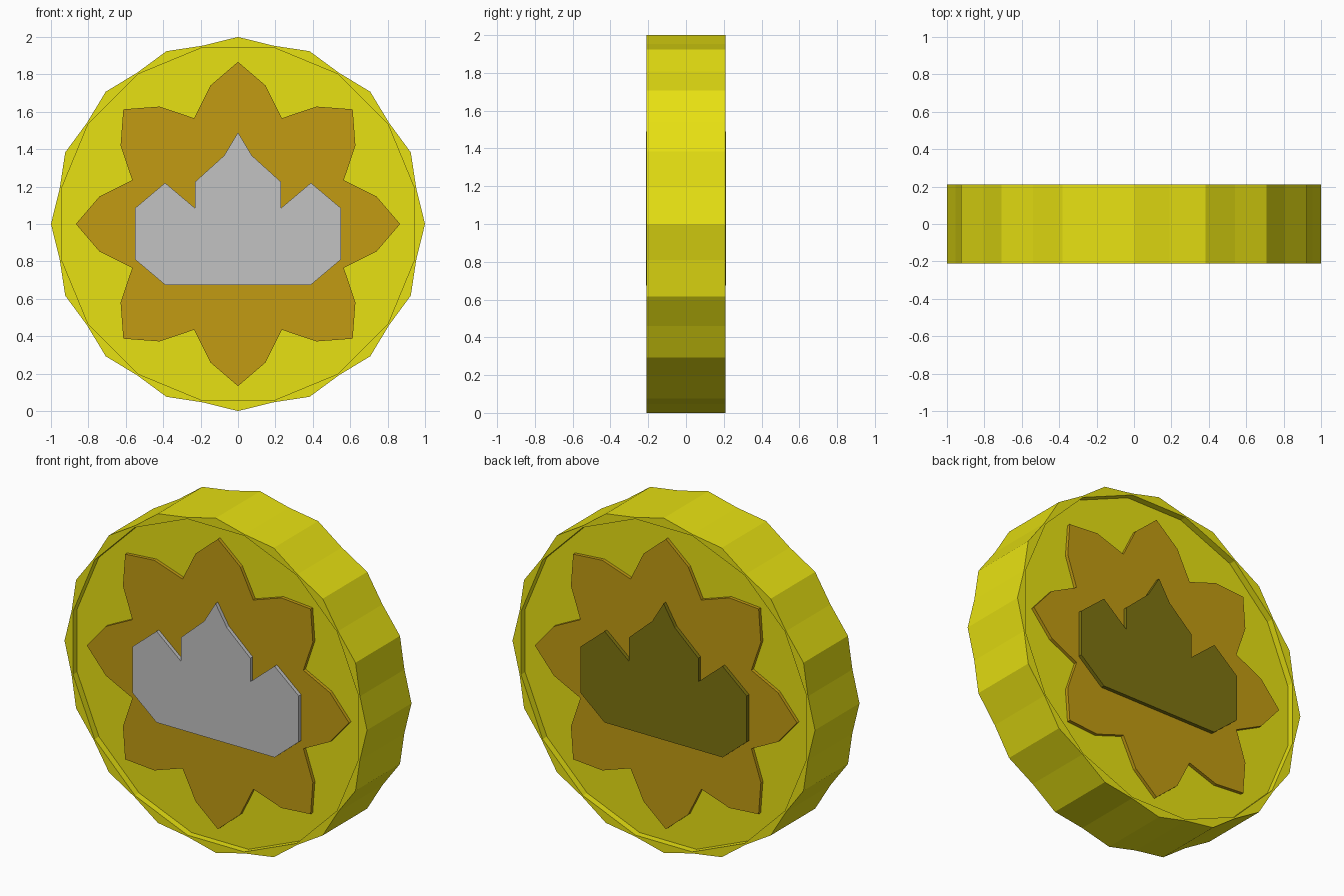
import bpy, bmesh, math

if "Cube" in bpy.data.objects:
    bpy.data.objects.remove(bpy.data.objects["Cube"])


def material(name, rgb):
    m = bpy.data.materials.new(name)
    m.diffuse_color = (*rgb, 1.0)
    m.use_nodes = True
    m.node_tree.nodes["Principled BSDF"].inputs["Base Color"].default_value = m.diffuse_color
    return m


GOLD = material("bright_gold", (0.80, 0.75, 0.006))
BRONZE = material("bronze", (0.54, 0.33, 0.006))
SILVER = material("silver", (0.54, 0.54, 0.54))
OLIVE = material("dark_olive", (0.21, 0.175, 0.005))
CENTRE = 1.0


def polar(radii, count=32):
    """Closed outline in x/z, cycling through the radii, starting at the top."""
    pts = []
    for i in range(count):
        a = 2 * math.pi * i / count
        r = radii[i % len(radii)]
        pts.append((r * math.sin(a), CENTRE + r * math.cos(a)))
    return pts


def finish(name, bm, mat):
    bmesh.ops.recalc_face_normals(bm, faces=bm.faces[:])
    me = bpy.data.meshes.new(name)
    bm.to_mesh(me)
    bm.free()
    me.materials.append(mat)
    ob = bpy.data.objects.new(name, me)
    bpy.context.collection.objects.link(ob)
    return ob


def loft(name, sections, mat):
    """Join outlines of equal length, given as (outline, y), and cap the ends."""
    bm = bmesh.new()
    rings = [[bm.verts.new((x, y, z)) for x, z in pts] for pts, y in sections]
    n = len(rings[0])
    for a, b in zip(rings, rings[1:]):
        for i in range(n):
            j = (i + 1) % n
            bm.faces.new((a[i], a[j], b[j], b[i]))
    bm.faces.new(rings[0])
    bm.faces.new(rings[-1])
    return finish(name, bm, mat)


# coin body: faceted edge, flat rim and a shallow recess on each side
HALF, FLOOR, STAR, CREST = 0.21, 0.17, 0.19, 0.212
outer = polar([1.0, 0.972])
r_in = 0.963
inner = polar([r_in * math.cos(math.pi / 16), r_in])
loft("coin_body", [(inner, -FLOOR), (inner, -HALF), (outer, -HALF),
                   (outer, HALF), (inner, HALF), (inner, FLOOR)], GOLD)

# eight-petal star and crown-shaped crest raised on both faces
star = polar([0.867, 0.755, 0.612, 0.755])
right = [(0.075, 1.365), (0.23, 1.225), (0.23, 1.085), (0.39, 1.22),
         (0.55, 1.085), (0.55, 0.81), (0.39, 0.675)]
crest = [(0, 1.49)] + right + [(-x, z) for x, z in reversed(right)]

for side, s, crest_mat in (("front", -1, SILVER), ("back", 1, OLIVE)):
    loft(side + "_star", [(star, s * (FLOOR - 0.01)), (star, s * STAR)], BRONZE)
    loft(side + "_crest", [(crest, s * (STAR - 0.01)), (crest, s * CREST)], crest_mat)
